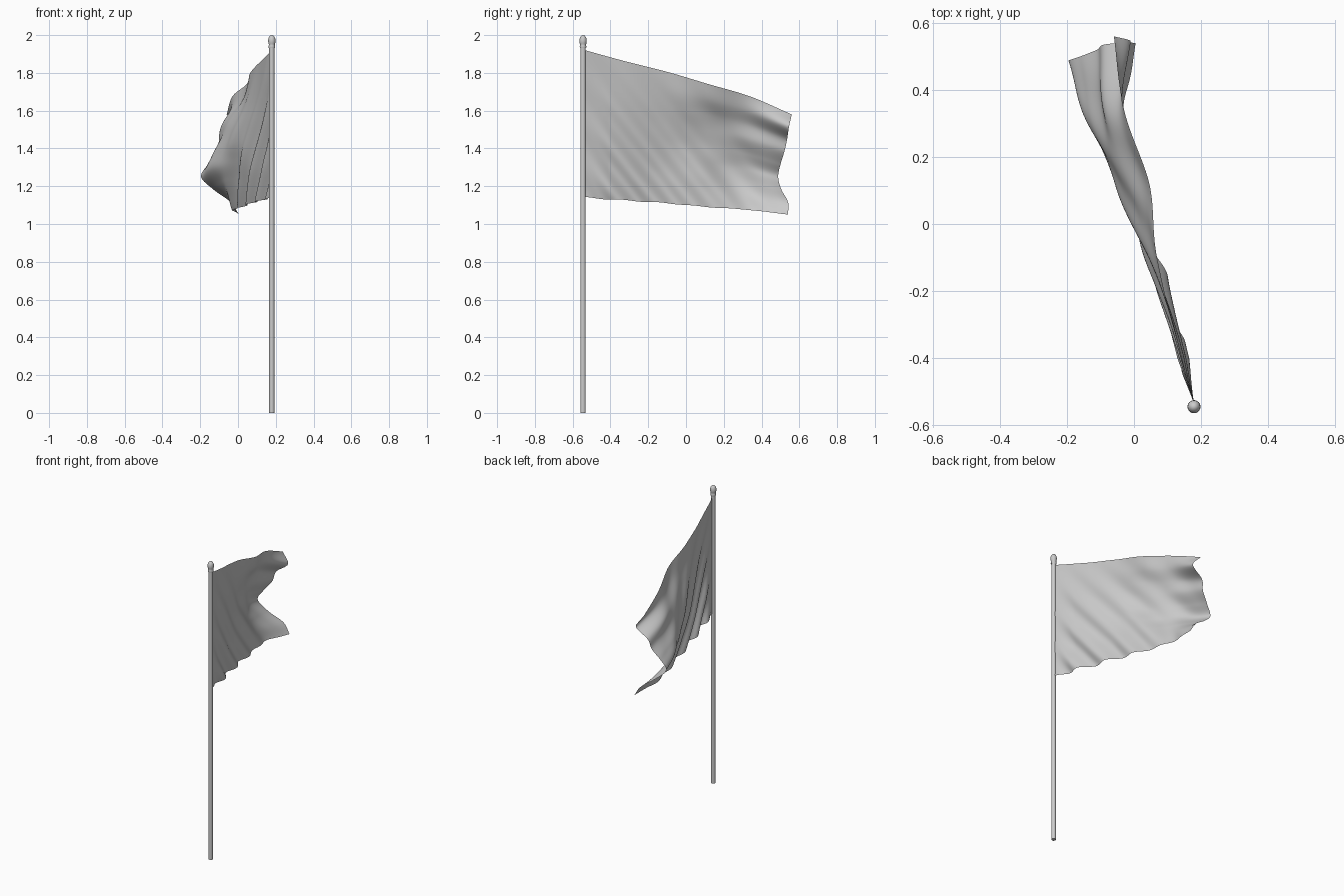
import bpy, bmesh, math

cube = bpy.data.objects.get("Cube")
if cube:
    bpy.data.objects.remove(cube)

grey = bpy.data.materials.new("plain grey")
grey.use_nodes = True
grey.diffuse_color = (0.6, 0.6, 0.6, 1)
grey.node_tree.nodes["Principled BSDF"].inputs["Base Color"].default_value = (0.6, 0.6, 0.6, 1)

POLE_X, POLE_Y = 0.179, -0.545


def finish(bm, name, angle):
    bmesh.ops.recalc_face_normals(bm, faces=bm.faces)
    mesh = bpy.data.meshes.new(name)
    bm.to_mesh(mesh)
    bm.free()
    mesh.materials.append(grey)
    obj = bpy.data.objects.new(name, mesh)
    bpy.context.collection.objects.link(obj)
    bpy.ops.object.select_all(action="DESELECT")
    obj.select_set(True)
    bpy.context.view_layer.objects.active = obj
    bpy.ops.object.shade_smooth_by_angle(angle=math.radians(angle))
    return obj


def lathe(name, profile, sides=24):
    """Spin a (radius, height) profile round the pole axis."""
    bm = bmesh.new()
    verts = [bm.verts.new((r, 0, z)) for r, z in profile]
    edges = [bm.edges.new(pair) for pair in zip(verts, verts[1:])]
    bmesh.ops.spin(bm, geom=verts + edges, cent=(0, 0, 0), axis=(0, 0, 1),
                   angle=math.tau, steps=sides, use_duplicate=False)
    bmesh.ops.remove_doubles(bm, verts=bm.verts, dist=0.0001)
    obj = finish(bm, name, 50)
    obj.location = (POLE_X, POLE_Y, 0)


def spline(values, t):
    """Smooth curve through evenly spaced values, t from 0 to 1."""
    n = len(values) - 1
    i = min(int(t * n), n - 1)
    f = t * n - i
    b, c = values[i], values[i + 1]
    a = values[i - 1] if i > 0 else 2 * b - c
    d = values[i + 2] if i + 2 <= n else 2 * c - b
    return b + f * ((c - a) + f * ((2 * a - 5 * b + 4 * c - d) + f * (3 * b - a - 3 * c + d))) / 2


# Pole and turned finial
lathe("pole", [(0, 0), (0.014, 0), (0.014, 1.935), (0, 1.935)])
lathe("finial", [(0, 1.93), (0.016, 1.931), (0.018, 1.938), (0.016, 1.945), (0.0155, 1.95),
                 (0.018, 1.957), (0.0195, 1.968), (0.0185, 1.98), (0.015, 1.99),
                 (0.008, 1.998), (0, 2)])

# Flag: outline curves, then sideways billow in columns from hoist to fly, each top to bottom
TOP = [1.92, 1.86, 1.805, 1.74, 1.675, 1.58]
BOTTOM = [1.14, 1.125, 1.11, 1.09, 1.075, 1.05]
FLY = [0.56, 0.545, 0.535, 0.52, 0.5, 0.488, 0.505, 0.54, 0.54]
BILLOW = [
    [POLE_X] * 9,
    [0.12, 0.12, 0.12, 0.12, 0.12, 0.12, 0.122, 0.125, 0.125],
    [0.068, 0.06, 0.05, 0.042, 0.042, 0.045, 0.05, 0.06, 0.07],
    [0.045, 0.025, -0.015, -0.04, -0.045, -0.025, -0.005, 0.005, 0.02],
    [-0.03, -0.04, -0.085, -0.095, -0.125, -0.135, -0.09, -0.05, -0.025],
    [-0.06, -0.01, -0.09, -0.11, -0.16, -0.195, -0.13, -0.04, 0.005],
]
COLS, ROWS = 90, 70
CREASE_GAP = 0.19


def cloth_point(u, v):
    y = -0.535 + u * (spline(FLY, v) * u + 0.555 * (1 - u) + 0.535)
    top, bottom = spline(TOP, u), spline(BOTTOM, u)
    z = top + (bottom - top) * v
    x = spline([spline(column, v) for column in BILLOW], u)
    # Diagonal creases that hang from the hoist and deepen toward the hem
    fade = min(u / 0.12, 1) * (1 - u * u) * (0.05 + 0.95 * v)
    x -= 0.02 * fade * math.cos(math.tau * (y + 0.45 + 0.8 * (z - 1.13)) / CREASE_GAP)
    # Small scallops where the creases reach the hem
    z += 0.003 * v ** 6 * math.sin(math.tau * y / CREASE_GAP) * (1 - u)
    return x, y, z


bm = bmesh.new()
grid = [[bm.verts.new(cloth_point(i / COLS, j / ROWS)) for j in range(ROWS + 1)]
        for i in range(COLS + 1)]
for left, right in zip(grid, grid[1:]):
    for j in range(ROWS):
        bm.faces.new((left[j], left[j + 1], right[j + 1], right[j]))
finish(bm, "flag", 80)
